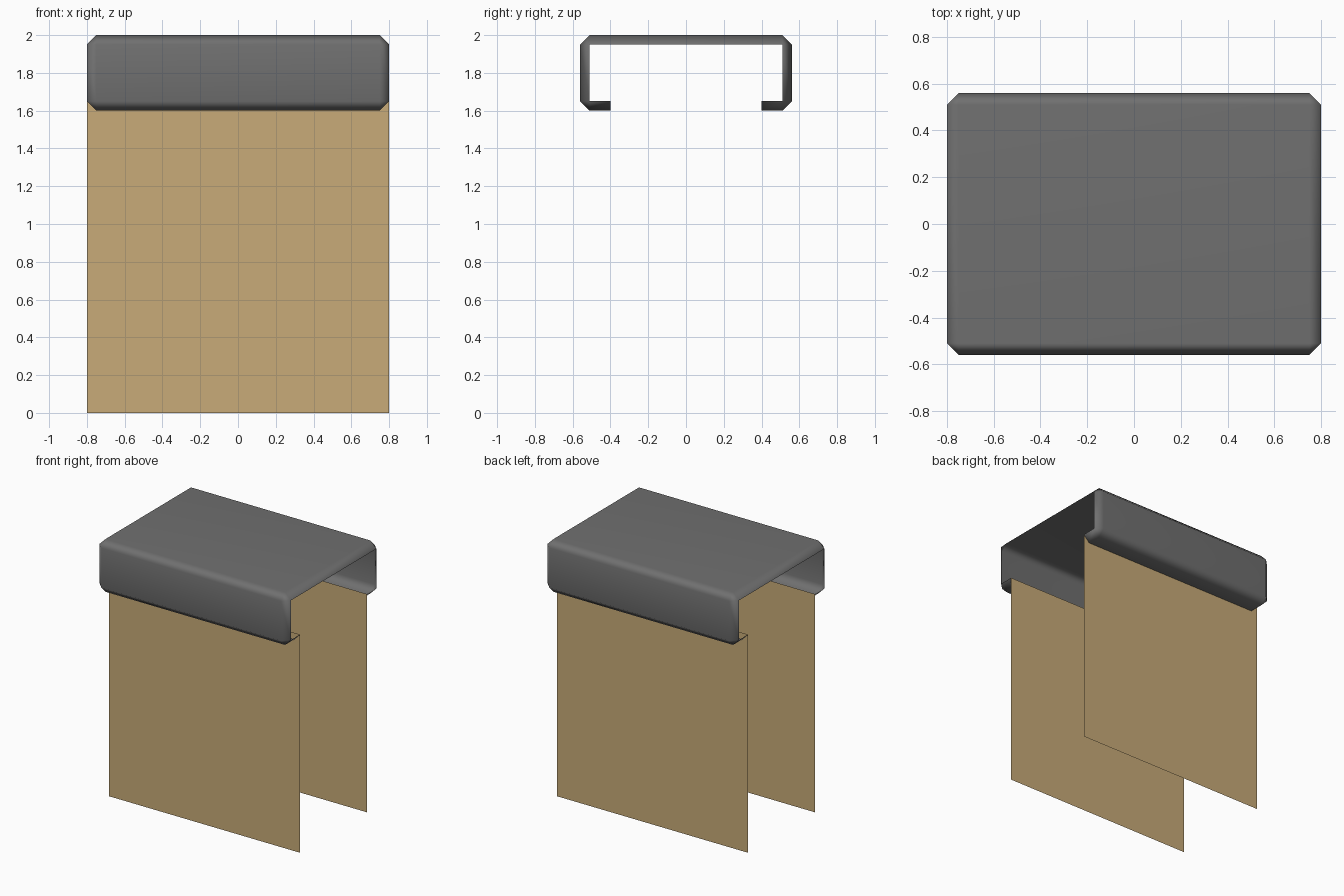
import bpy, bmesh
from mathutils import Vector, Matrix

cube = bpy.data.objects.get("Cube")
if cube:
    bpy.data.objects.remove(cube, do_unlink=True)

WIDTH, DEPTH, HEIGHT = 1.6, 1.12, 2.0
COVER_HEIGHT, CHAMFER, SLOT = 0.4, 0.05, 0.4


def make_material(name, color):
    mat = bpy.data.materials.new(name)
    mat.use_nodes = True
    mat.diffuse_color = color
    bsdf = mat.node_tree.nodes["Principled BSDF"]
    bsdf.inputs["Base Color"].default_value = color
    bsdf.inputs["Roughness"].default_value = 0.7
    return mat


def make_object(name, bm, mat):
    mesh = bpy.data.meshes.new(name)
    bm.to_mesh(mesh)
    bm.free()
    mesh.materials.append(mat)
    obj = bpy.data.objects.new(name, mesh)
    bpy.context.collection.objects.link(obj)
    return obj


grey = make_material("dark grey", (0.162, 0.162, 0.162, 1))
tan = make_material("tan", (0.578, 0.407, 0.188, 1))

# Cover: chamfered box shell, open at both ends and along the underside
bm = bmesh.new()
bmesh.ops.create_cube(bm, size=1, matrix=Matrix.Translation((0, 0, HEIGHT - COVER_HEIGHT / 2))
                      @ Matrix.Diagonal((WIDTH, DEPTH, COVER_HEIGHT, 1)))
bmesh.ops.bevel(bm, geom=bm.edges[:], offset=CHAMFER, offset_type='OFFSET',
                segments=1, affect='EDGES')
bm.normal_update()
ends = [f for f in bm.faces if abs(f.normal.x) > 0.99]
bmesh.ops.delete(bm, geom=ends, context='FACES')


def underside():
    return [f for f in bm.faces if f.normal.z < -0.5 and abs(f.normal.y) < 0.1]


# Cut the slot in the underside, leaving a lip on each side
for y in (-SLOT, SLOT):
    faces = underside()
    edges = {e for f in faces for e in f.edges}
    verts = {v for f in faces for v in f.verts}
    bmesh.ops.bisect_plane(bm, geom=faces + list(edges) + list(verts),
                           plane_co=Vector((0, y, 0)), plane_no=Vector((0, 1, 0)))
    bm.normal_update()
slot = [f for f in underside() if abs(f.calc_center_median().y) < SLOT - 0.01]
bmesh.ops.delete(bm, geom=slot, context='FACES')
for f in bm.faces:
    f.smooth = True
cover = make_object("cover", bm, grey)
cover.modifiers.new("Flat panel normals", 'WEIGHTED_NORMAL')

# Hanging sheets at the edges of the slot
sheet_height = HEIGHT - COVER_HEIGHT + CHAMFER
for name, y in (("front_sheet", -SLOT), ("back_sheet", SLOT)):
    bm = bmesh.new()
    corners = [(-1, 0), (1, 0), (1, 1), (-1, 1)]
    face = bm.faces.new([bm.verts.new((sx * WIDTH / 2, y, sz * sheet_height))
                         for sx, sz in corners])
    if y > 0:
        face.normal_flip()
    make_object(name, bm, tan)
